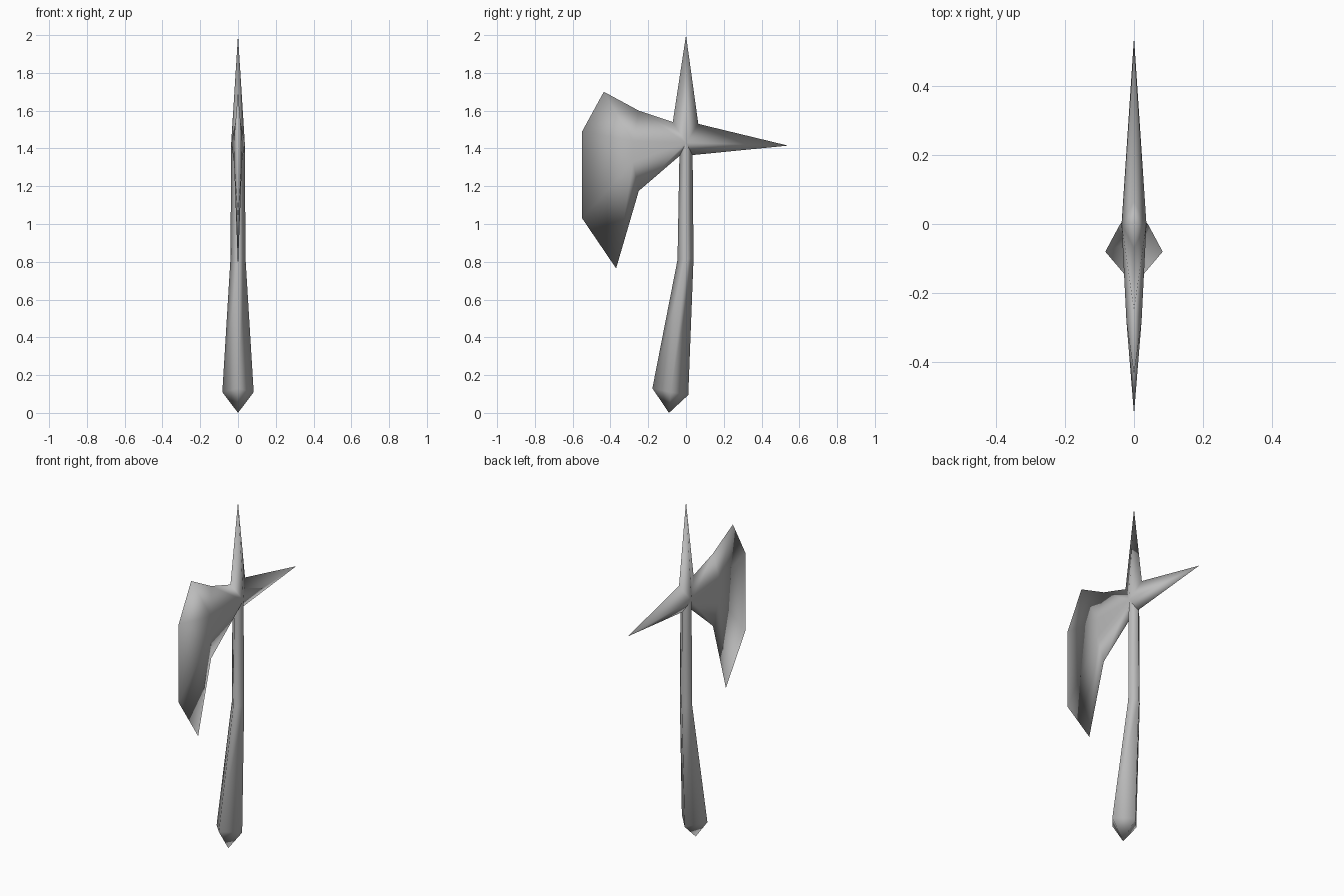
import bpy
import bmesh

old = bpy.data.objects.get("Cube")
if old:
    bpy.data.objects.remove(old)

# One plain grey for the whole axe
grey = bpy.data.materials.new("grey")
grey.use_nodes = True
color = (0.5, 0.5, 0.5, 1)
grey.diffuse_color = color
grey.node_tree.nodes["Principled BSDF"].inputs["Base Color"].default_value = color


def finish(bm, name):
    bmesh.ops.remove_doubles(bm, verts=bm.verts, dist=0.0005)
    bmesh.ops.recalc_face_normals(bm, faces=bm.faces)
    mesh = bpy.data.meshes.new(name)
    bm.to_mesh(mesh)
    bm.free()
    mesh.materials.append(grey)
    mesh.shade_smooth()
    obj = bpy.data.objects.new(name, mesh)
    bpy.context.collection.objects.link(obj)


# Profile points (y, z) on the centre plane, and raised points on each cheek
outline = {
    "tip": (0, 2), "top_front": (-0.07, 1.54), "blade_neck": (-0.25, 1.6),
    "blade_top": (-0.435, 1.7), "edge_top": (-0.55, 1.49),
    "edge_low": (-0.55, 1.03), "beard": (-0.37, 0.765),
    "beard_neck": (-0.25, 1.175), "low_front": (-0.035, 1.36),
    "low_back": (0.035, 1.365), "back_tip": (0.54, 1.415),
    "top_back": (0.065, 1.53),
}
raised = {"hub": (0.036, 0, 1.43), "upper": (0.022, -0.28, 1.44),
          "lower": (0.021, -0.28, 1.33)}
# Each fan: raised centre followed by the points around it
fans = [
    "hub low_back back_tip top_back tip top_front blade_neck upper lower beard_neck low_front",
    "upper blade_neck blade_top edge_top lower",
    "lower edge_top edge_low beard beard_neck",
]

# Axe head with its blade, top spike and back spike
bm = bmesh.new()
verts = {k: bm.verts.new((0, y, z)) for k, (y, z) in outline.items()}
for side in (1, -1):
    cheek = dict(verts)
    for key, (x, y, z) in raised.items():
        cheek[key] = bm.verts.new((side * x, y, z))
    for fan in fans:
        center, *around = fan.split()
        for a, b in zip(around, around[1:]):
            bm.faces.new((cheek[center], cheek[a], cheek[b]))
finish(bm, "axe_head")

# Handle: diamond rings as (front y, front z), (back y, back z), (half width, y, z)
rings = [
    ((-0.178, 0.13), (0.012, 0.095), (0.083, -0.08, 0.11)),
    ((-0.045, 0.81), (0.04, 0.82), (0.04, 0, 0.815)),
    ((-0.035, 1.36), (0.035, 1.365), (0.036, 0, 1.43)),
]
bm = bmesh.new()
loops = []
for front, back, (w, y, z) in rings:
    loops.append([bm.verts.new(p) for p in
                  ((0, *front), (w, y, z), (0, *back), (-w, y, z))])
pommel = bm.verts.new((0, -0.09, 0))
for i in range(4):
    j = (i + 1) % 4
    bm.faces.new((pommel, loops[0][j], loops[0][i]))
    for low, high in zip(loops, loops[1:]):
        bm.faces.new((low[i], low[j], high[j], high[i]))
finish(bm, "handle")
